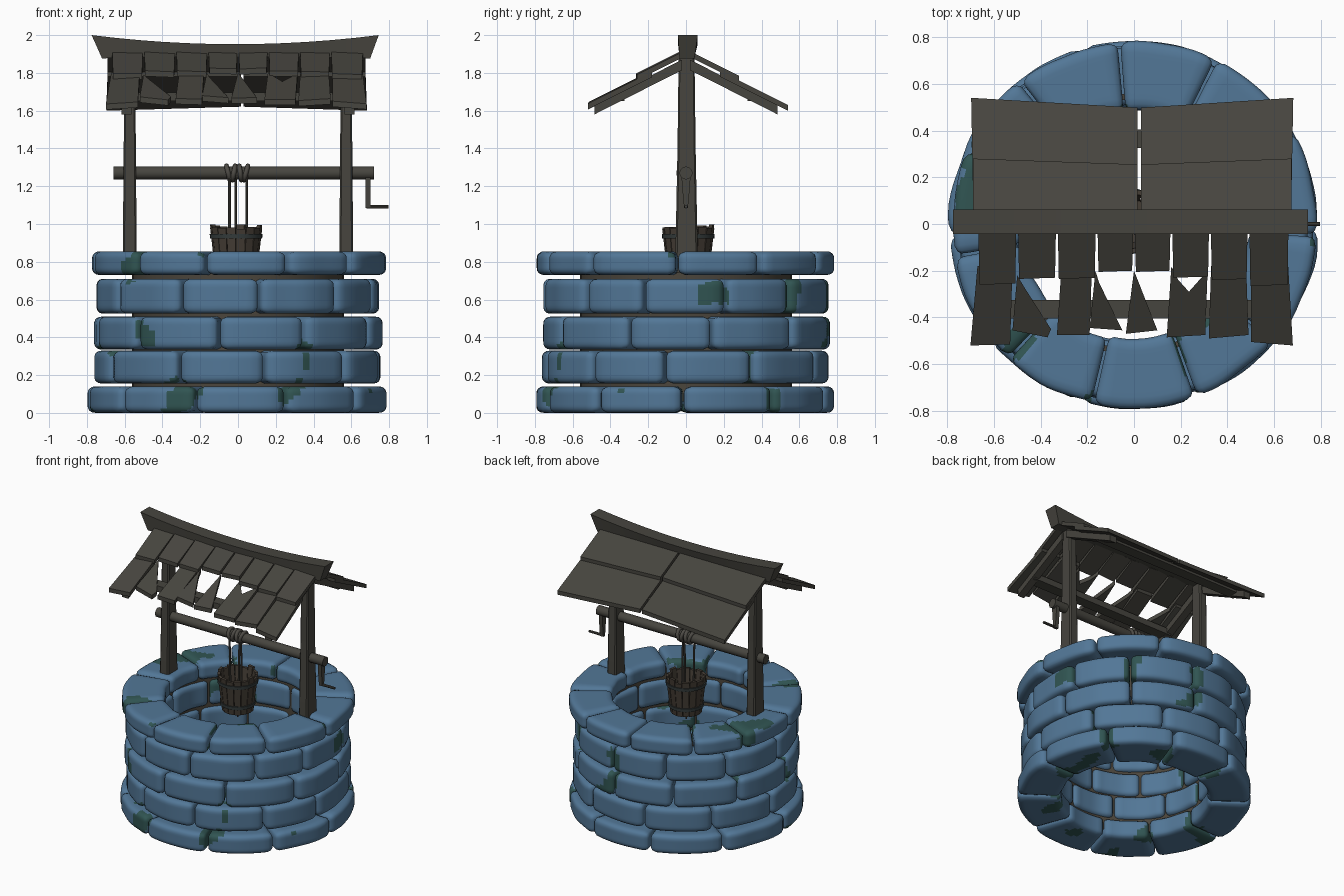
import bpy, bmesh, math, random
from mathutils import Vector, Matrix, noise

if "Cube" in bpy.data.objects:
    bpy.data.objects.remove(bpy.data.objects["Cube"])

random.seed(4)


def material(name, rgb):
    m = bpy.data.materials.new(name)
    m.diffuse_color = (*rgb, 1)
    m.use_nodes = True
    m.node_tree.nodes["Principled BSDF"].inputs["Base Color"].default_value = m.diffuse_color
    return m


STONE = material("blue stone", (0.085, 0.185, 0.31))
MOSS = material("dark moss", (0.03, 0.09, 0.085))
WOOD = material("weathered wood", (0.062, 0.059, 0.049))
BUCKET = material("bucket wood", (0.060, 0.048, 0.036))
IRON = material("dark iron", (0.035, 0.045, 0.045))
ROPE = material("rope", (0.075, 0.07, 0.06))
MORTAR = material("mortar", (0.07, 0.06, 0.045))


def finish(name, bm, mats, smooth=None):
    bmesh.ops.recalc_face_normals(bm, faces=bm.faces)
    me = bpy.data.meshes.new(name)
    bm.to_mesh(me)
    bm.free()
    for m in mats:
        me.materials.append(m)
    ob = bpy.data.objects.new(name, me)
    bpy.context.collection.objects.link(ob)
    if smooth:
        for e in bpy.context.selected_objects:
            e.select_set(False)
        ob.select_set(True)
        bpy.context.view_layer.objects.active = ob
        bpy.ops.object.shade_smooth_by_angle(angle=math.radians(smooth))
    return ob


def loft(bm, rings, closed=False):
    """Skin a list of equal-length point rings; cap the ends unless closed."""
    vs = [[bm.verts.new(p) for p in r] for r in rings]
    n = len(vs[0])
    for i in range(len(vs) if closed else len(vs) - 1):
        a, b = vs[i], vs[(i + 1) % len(vs)]
        for j in range(n):
            bm.faces.new((a[j], a[(j + 1) % n], b[(j + 1) % n], b[j]))
    if not closed:
        bm.faces.new(vs[0])
        bm.faces.new(vs[-1])


def rod(name, a, b, r1, r2, mat, sides=12):
    a, b = Vector(a), Vector(b)
    d = b - a
    bm = bmesh.new()
    rot = d.to_track_quat('Z', 'Y').to_matrix().to_4x4()
    bmesh.ops.create_cone(bm, cap_ends=True, segments=sides, radius1=r1, radius2=r2,
                          depth=d.length, matrix=Matrix.Translation((a + b) / 2) @ rot)
    return finish(name, bm, [mat], 40)


def ring_band(name, profile, centre, mat, sides=40):
    """Closed (radius, z) profile revolved round a vertical axis."""
    bm = bmesh.new()
    loft(bm, [[(centre[0] + r * math.cos(t), centre[1] + r * math.sin(t), z) for r, z in profile]
              for t in (2 * math.pi * i / sides for i in range(sides))], closed=True)
    return finish(name, bm, [mat], 40)


# ---- stone courses: rounded blocks bent round the shaft, moss near the seams
def course(name, z0, z1, r_in, r_out, count, first):
    step = 360 / count
    seams = [first + step * i + (random.uniform(-3, 3) if i > 1 else 0) for i in range(count)]
    seams.append(first + 360)
    bm = bmesh.new()
    for s0, s1 in zip(seams, seams[1:]):
        tc = math.radians((s0 + s1) / 2)
        rm = (r_in + r_out) / 2 + random.uniform(-0.008, 0.004)
        half = Vector((math.radians(s1 - s0) / 2 * rm - 0.005, (r_out - r_in) / 2, (z1 - z0) / 2))
        rad = 0.036
        inner = half - Vector((rad, rad, rad))
        b = bmesh.new()
        bmesh.ops.create_cube(b, size=2)
        bmesh.ops.subdivide_edges(b, edges=b.edges, cuts=11, use_grid_fill=True)
        side = {}
        for v in b.verts:
            u = v.co.x
            p = Vector([v.co[i] * half[i] for i in range(3)])
            q = Vector([max(-inner[i], min(inner[i], p[i])) for i in range(3)])
            p = q + (p - q).normalized() * rad
            t = tc + p.x / rm
            r = rm + p.y
            lump = 0.012 * noise.noise(Vector((t * 4, r * 5, z0 * 9)))
            r += lump * (1 if p.y > 0 else -1)
            z = (z0 + z1) / 2 + p.z
            v.co = (r * math.sin(t), -r * math.cos(t), z)
            side[v.index] = abs(u)
        for f in b.faces:
            u = sum(side[v.index] for v in f.verts) / 4
            c = f.calc_center_median()
            f.material_index = int(noise.noise(c * 4.3 + Vector((3, 7, 1))) + 0.3 * u ** 4 > 0.52)
            f.smooth = True
        tmp = bpy.data.meshes.new("tmp")
        b.to_mesh(tmp)
        b.free()
        bm.from_mesh(tmp)
        bpy.data.meshes.remove(tmp)
    finish(name, bm, [STONE, MOSS], 50)


course("stone_course_1", 0.0, 0.14, 0.50, 0.79, 10, -17)
course("stone_course_2", 0.155, 0.33, 0.51, 0.758, 10, -25)
course("stone_course_3", 0.335, 0.51, 0.51, 0.765, 10, -8)
course("stone_course_4", 0.525, 0.71, 0.51, 0.755, 11, -24)
course("stone_course_5", 0.73, 0.855, 0.495, 0.785, 11, -13)
ring_band("mortar_lining", [(0.535, 0.06), (0.56, 0.06), (0.56, 0.79), (0.535, 0.79)], (0, 0), MORTAR)


# ---- posts and rafters
def rect(x, y, z, hx, hy):
    c = 0.25 * hx
    return [(x + sx * a, y + sy * b, z) for sx, sy, a, b in (
        (-1, -1, hx - c, hy), (1, -1, hx - c, hy), (1, -1, hx, hy - c), (1, 1, hx, hy - c),
        (1, 1, hx - c, hy), (-1, 1, hx - c, hy), (-1, 1, hx, hy - c), (-1, -1, hx, hy - c))]


for s, side in ((-1, "left"), (1, "right")):
    bm = bmesh.new()
    loft(bm, [rect(s * 0.573, 0.003, z, hx, hy) for z, hx, hy in
              ((0.74, 0.037, 0.06), (0.95, 0.036, 0.057), (1.4, 0.032, 0.048), (1.89, 0.03, 0.042))])
    finish(side + "_post", bm, [WOOD])
    for f, end in ((-1, "front"), (1, "back")):
        bm = bmesh.new()
        loft(bm, [[(s * 0.59 + dx, f * y, z + dz) for dx, dz in
                   ((-0.027, -0.055), (0.027, -0.055), (0.027, 0), (-0.027, 0))]
                  for y, z in ((0.02, 1.87), (0.485, 1.635))])
        finish(side + "_" + end + "_rafter", bm, [WOOD])

for f, end in ((-1, "front"), (1, "back")):
    bm = bmesh.new()
    loft(bm, [[(x, f * 0.365 + dy, 1.68 + dz) for dy, dz in
               ((-0.04, -0.03), (0.04, -0.03), (0.04, 0.015), (-0.04, 0.015))] for x in (-0.6, 0.6)])
    finish(end + "_purlin", bm, [WOOD])

# ---- sagging ridge beam
bm = bmesh.new()
rings = []
for i in range(13):
    t = i / 6 - 1
    top, low = 1.952 + 0.048 * t * t, 1.885 - 0.008 * t * t
    xt, xl = -0.015 + 0.76 * t, -0.01 + 0.71 * t
    rings.append([(xt, -0.042, top), (xt, 0.062, top), (xl, 0.045, low), (xl, -0.035, low)])
loft(bm, rings)
finish("ridge_beam", bm, [WOOD], 30)


# ---- roof boards: plan outline laid on the slope
def board(name, pts, base, thick=0.03, tilt=0.0):
    x0 = sum(p[0] for p in pts) / len(pts)
    bm = bmesh.new()
    loft(bm, [[(x, y, base - 0.5 * abs(y) + tilt * (x - x0) - d) for x, y in pts] for d in (0, thick)])
    finish(name, bm, [WOOD])


UP, LOW = 1.925, 1.900
edges = [-0.67, -0.50, -0.33, -0.16, 0.0, 0.16, 0.325, 0.49, 0.665]
ends = [-0.255, -0.23, -0.23, -0.2, -0.2, -0.225, -0.235, -0.26]
for i, y in enumerate(ends):
    a, b = edges[i] + 0.004, edges[i + 1] - 0.004
    board(f"front_upper_shingle_{i + 1}", [(a, -0.02), (b, -0.02), (b - 0.004, y), (a + 0.004, y - 0.005)],
          UP, tilt=random.uniform(-0.06, 0.06))
# lower front row, several shingles broken to points
broken = [
    [(-0.67, -0.18), (-0.52, -0.18), (-0.53, -0.515), (-0.70, -0.52)],
    [(-0.50, -0.22), (-0.47, -0.27), (-0.355, -0.45), (-0.37, -0.485), (-0.52, -0.455)],
    [(-0.31, -0.18), (-0.18, -0.18), (-0.19, -0.475), (-0.33, -0.475)],
    [(-0.165, -0.20), (-0.15, -0.25), (-0.05, -0.455), (-0.19, -0.445)],
    [(0.0, -0.20), (0.02, -0.25), (0.10, -0.455), (-0.035, -0.47)],
    [(0.16, -0.18), (0.19, -0.24), (0.235, -0.29), (0.315, -0.20), (0.305, -0.475), (0.14, -0.485)],
    [(0.33, -0.18), (0.48, -0.18), (0.49, -0.475), (0.32, -0.49)],
    [(0.50, -0.18), (0.66, -0.18), (0.68, -0.52), (0.50, -0.505)]]
for i, pts in enumerate(broken):
    board(f"front_lower_shingle_{i + 1}", pts, LOW, tilt=random.uniform(-0.05, 0.05))
# back slope: two wide sheets per row
for side, xo, xi in (("left", -0.69, 0.015), ("right", 0.675, 0.03)):
    board(f"back_{side}_upper_sheet", [(xo, 0.02), (xi, 0.02), (xi, 0.255), (xo, 0.28)], UP)
    board(f"back_{side}_lower_sheet", [(xo, 0.18), (xi, 0.18), (xi, 0.498), (xo * 1.01, 0.54)], LOW)

# ---- windlass and crank
rod("windlass_log", (-0.66, 0, 1.27), (0.72, 0, 1.27), 0.034, 0.034, WOOD, 14)
bm = bmesh.new()
loft(bm, [[(0.688 + dx, dy * w, z) for dx, dy in ((-0.014, -1), (0.014, -1), (0.014, 1), (-0.014, 1))]
          for z, w in ((1.26, 0.024), (1.2, 0.021), (1.085, 0.01))])
finish("crank_arm", bm, [WOOD])
rod("crank_handle", (0.68, 0, 1.092), (0.797, 0, 1.092), 0.01, 0.009, WOOD, 8)

# ---- rope coils round the log and falls into the bucket
for i, x in enumerate((-0.052, -0.022, 0.012, 0.042)):
    bm = bmesh.new()
    lean = (-0.2, 0.15, -0.12, 0.22)[i]
    loft(bm, [[(x + lean * 0.045 * math.sin(t) + 0.013 * math.cos(q),
                (0.038 + 0.013 * math.sin(q)) * math.cos(t),
                1.27 + (0.038 + 0.013 * math.sin(q)) * math.sin(t))
               for q in (k * math.pi / 4 for k in range(8))]
              for t in (k * math.pi / 10 for k in range(20))], closed=True)
    finish(f"rope_coil_{i + 1}", bm, [ROPE], 60)
for i, (x, y) in enumerate(((-0.045, -0.035), (-0.012, 0.035), (0.046, -0.03))):
    rod(f"rope_fall_{i + 1}", (x, y, 1.26), (x, y * 0.6, 0.75), 0.007, 0.007, ROPE, 8)
rod("rope_tail", (-0.01, 0.012, 0.74), (-0.01, 0.012, 0.66), 0.009, 0.006, ROPE, 8)

# ---- bucket: tapered staves, base and two hoops
CX, CY = -0.01, 0.012
bm = bmesh.new()
for i in range(16):
    a0 = 2 * math.pi * (i + 0.04) / 16
    a1 = 2 * math.pi * (i + 0.96) / 16
    top = 0.99 + random.uniform(-0.018, 0.008)
    loft(bm, [[(CX + r * math.cos(a), CY + r * math.sin(a), z)
               for r, a in ((ro, a0), (ro, a1), (ro - 0.02, a1), (ro - 0.02, a0))]
              for z, ro in ((0.72, 0.108), (top, 0.138))])
finish("bucket_staves", bm, [BUCKET])
rod("bucket_base", (CX, CY, 0.735), (CX, CY, 0.755), 0.1, 0.1, BUCKET, 16)
for name, z, r in (("upper_hoop", 0.935, 0.132), ("lower_hoop", 0.775, 0.114)):
    ring_band(name, [(r - 0.008, z - 0.012), (r + 0.006, z - 0.012), (r + 0.008, z + 0.012),
                     (r - 0.006, z + 0.012)], (CX, CY), IRON, 32)
